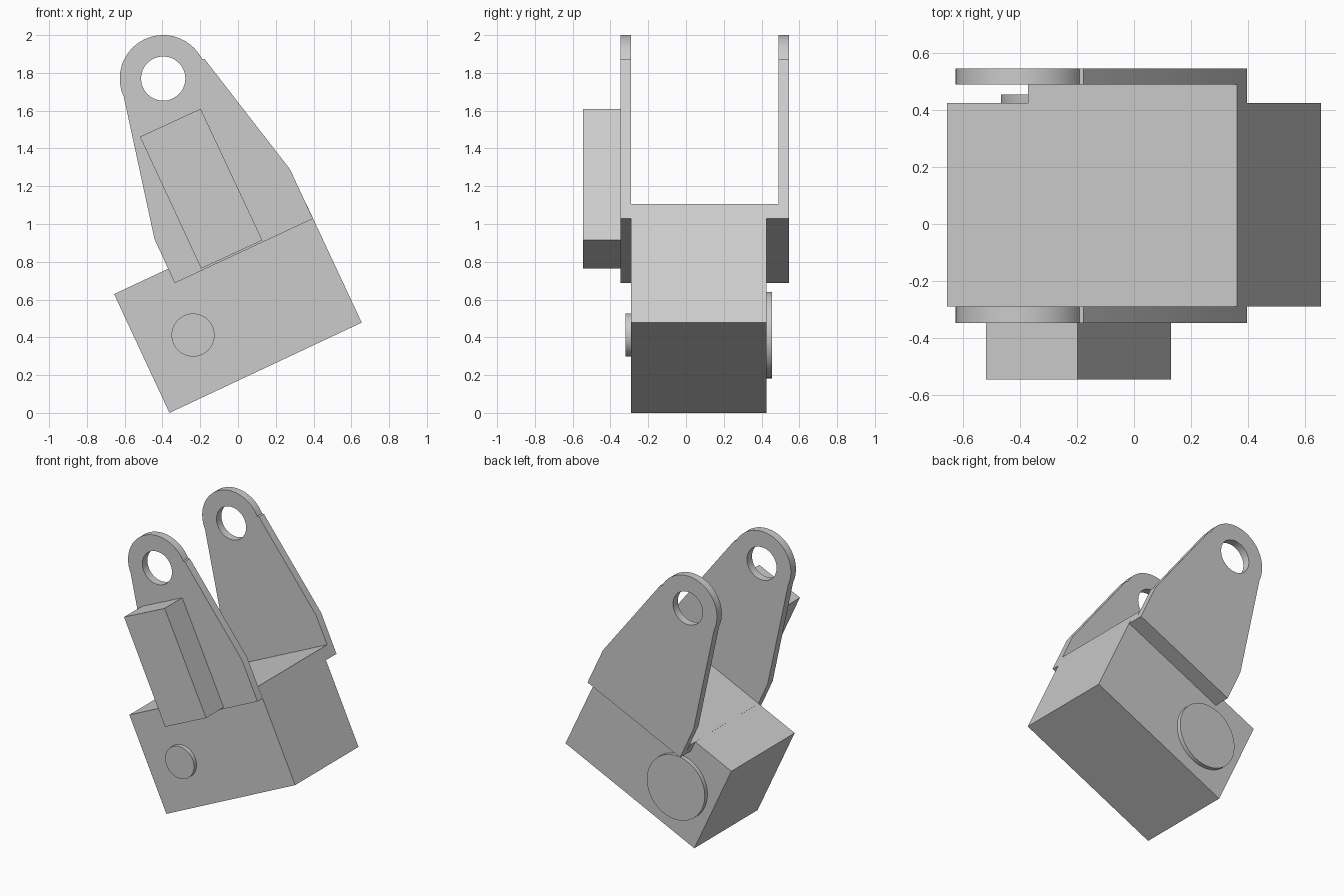
import bpy, bmesh
from math import sin, cos, radians, tau
from mathutils import Vector

cube = bpy.data.objects.get("Cube")
if cube:
    bpy.data.objects.remove(cube, do_unlink=True)

GREY = (0.6, 0.6, 0.6, 1)
grey = bpy.data.materials.new("plain grey")
grey.use_nodes = True
grey.diffuse_color = GREY
grey.node_tree.nodes["Principled BSDF"].inputs["Base Color"].default_value = GREY


def arc(centre, radius, start=0, sweep=360, steps=64):
    """Points on an arc in the x-z plane; a full sweep leaves out the repeated end."""
    count = steps if sweep == 360 else steps + 1
    angles = [radians(start + sweep * i / steps) for i in range(count)]
    return [(centre[0] + radius * cos(a), centre[1] + radius * sin(a)) for a in angles]


def prism(name, outline, y0, y1, hole=None):
    """Extrude an x-z outline, with an optional hole, from y0 to y1."""
    bm = bmesh.new()
    edges = []
    for loop in filter(None, (outline, hole)):
        vs = [bm.verts.new((x, y0, z)) for x, z in loop]
        edges += [bm.edges.new((v, vs[i - 1])) for i, v in enumerate(vs)]
    if hole:
        bmesh.ops.triangle_fill(bm, edges=edges, use_beauty=True, normal=(0, -1, 0))
    else:
        bm.faces.new(bm.verts)
    result = bmesh.ops.extrude_face_region(bm, geom=bm.faces[:])
    moved = [g for g in result["geom"] if isinstance(g, bmesh.types.BMVert)]
    bmesh.ops.translate(bm, verts=moved, vec=Vector((0, y1 - y0, 0)))
    bmesh.ops.recalc_face_normals(bm, faces=bm.faces)
    mesh = bpy.data.meshes.new(name)
    bm.to_mesh(mesh)
    bm.free()
    mesh.materials.append(grey)
    obj = bpy.data.objects.new(name, mesh)
    bpy.context.collection.objects.link(obj)
    bpy.ops.object.select_all(action="DESELECT")
    obj.select_set(True)
    bpy.context.view_layer.objects.active = obj
    bpy.ops.object.shade_smooth_by_angle(angle=radians(30))
    return obj


FRONT, BACK = -0.29, 0.425

# Tilted main block
prism("base_block", [(-0.363, 0), (0.655, 0.478), (0.362, 1.105), (-0.656, 0.629)], FRONT, BACK)

# Bracket floor, reaching past the back of the block
prism("bracket_floor", [(-0.335, 0.687), (0.397, 1.028), (0.362, 1.105), (-0.371, 0.763)], FRONT, 0.49)

# Pair of bracket arms with rounded, drilled ends
eye = (-0.396, 1.77)
arm = ([(-0.335, 0.687), (0.397, 1.028), (0.275, 1.29), (-0.177, 1.873)]
       + arc(eye, 0.23, 27, 176, 40) + [(-0.605, 1.675), (-0.442, 0.92)])
for name, y0, y1 in (("front_arm", -0.347, FRONT), ("back_arm", 0.49, 0.545)):
    prism(name, arm, y0, y1, arc(eye, 0.117))

# Raised bar on the front arm
prism("front_bar", [(-0.195, 0.764), (0.129, 0.914), (-0.198, 1.61), (-0.519, 1.462)], -0.545, -0.347)

# Round bosses on both sides of the block
boss = (-0.238, 0.412)
prism("front_boss", arc(boss, 0.114), -0.32, FRONT)
prism("back_boss", arc(boss, 0.229), BACK, 0.455)
